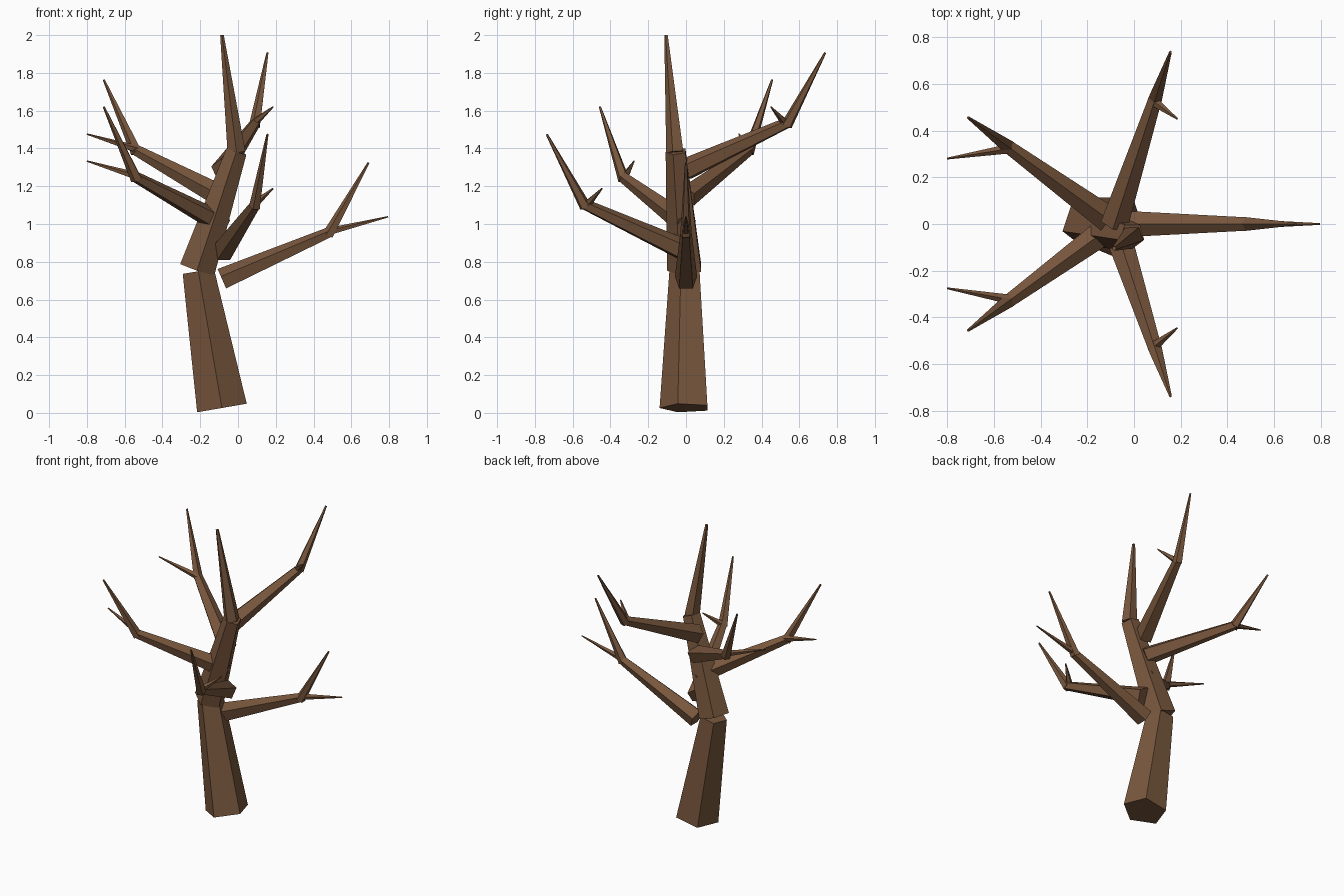
import bpy, bmesh, math
from mathutils import Vector

cube = bpy.data.objects.get("Cube")
if cube:
    bpy.data.objects.remove(cube, do_unlink=True)

bark = bpy.data.materials.new("bark_brown")
bark.use_nodes = True
colour = (0.19, 0.095, 0.047, 1)
bark.diffuse_color = colour
bark.node_tree.nodes["Principled BSDF"].inputs["Base Color"].default_value = colour

SIDES = 5


def limb(name, start, end, r_start, r_end, ridge=(0, 0, 1)):
    """Tapered five-sided limb with one edge turned towards ridge."""
    start, end = Vector(start), Vector(end)
    axis = (end - start).normalized()
    u = Vector(ridge)
    u = (u - axis * u.dot(axis)).normalized()
    v = axis.cross(u)
    bm = bmesh.new()
    rings = []
    for centre, r in ((start, r_start), (end, r_end)):
        angles = [2 * math.pi * i / SIDES for i in range(SIDES)]
        rings.append([bm.verts.new(centre + r * (u * math.cos(a) + v * math.sin(a)))
                      for a in angles])
    low, high = rings
    for i in range(SIDES):
        j = (i + 1) % SIDES
        bm.faces.new((low[i], low[j], high[j], high[i]))
    bm.faces.new(low[::-1])
    bm.faces.new(high)
    mesh = bpy.data.meshes.new(name)
    bm.to_mesh(mesh)
    bm.free()
    mesh.materials.append(bark)
    obj = bpy.data.objects.new(name, mesh)
    bpy.context.collection.objects.link(obj)
    return obj


# Trunk in three leaning sections
FRONT = (0, -1, 0)
limb("lower_trunk", (-0.085, 0, 0.026), (-0.21, 0, 0.75), 0.14, 0.088, FRONT)
limb("upper_trunk", (-0.215, 0, 0.76), (-0.008, -0.05, 1.385), 0.1, 0.058, FRONT)
limb("top_shoot", (-0.008, -0.055, 1.38), (-0.085, -0.105, 2.0), 0.05, 0.01, FRONT)

# Five branches spiralling round the trunk: heading, base height, side twig tip
branches = [
    ("left", 0, 0.705, (0.795, 0)),
    ("front", 288, 0.855, (0.185, -0.445)),
    ("front_right", 216, 1.0, (-0.8, -0.275)),
    ("rear_right", 144, 1.143, (-0.8, 0.28)),
    ("back", 72, 1.287, (0.185, 0.45)),
]
for name, heading, z, twig in branches:
    a = math.radians(heading)

    def at(radius, height):
        return (-0.083 + radius * math.cos(a), radius * math.sin(a), z + height)

    limb(name + "_branch", at(0, 0), at(0.57, 0.25), 0.062, 0.03)
    limb(name + "_branch_tip", at(0.56, 0.235), at(0.775, 0.62), 0.032, 0.006)
    limb(name + "_side_twig", at(0.55, 0.25), (*twig, z + 0.333), 0.022, 0.004)
